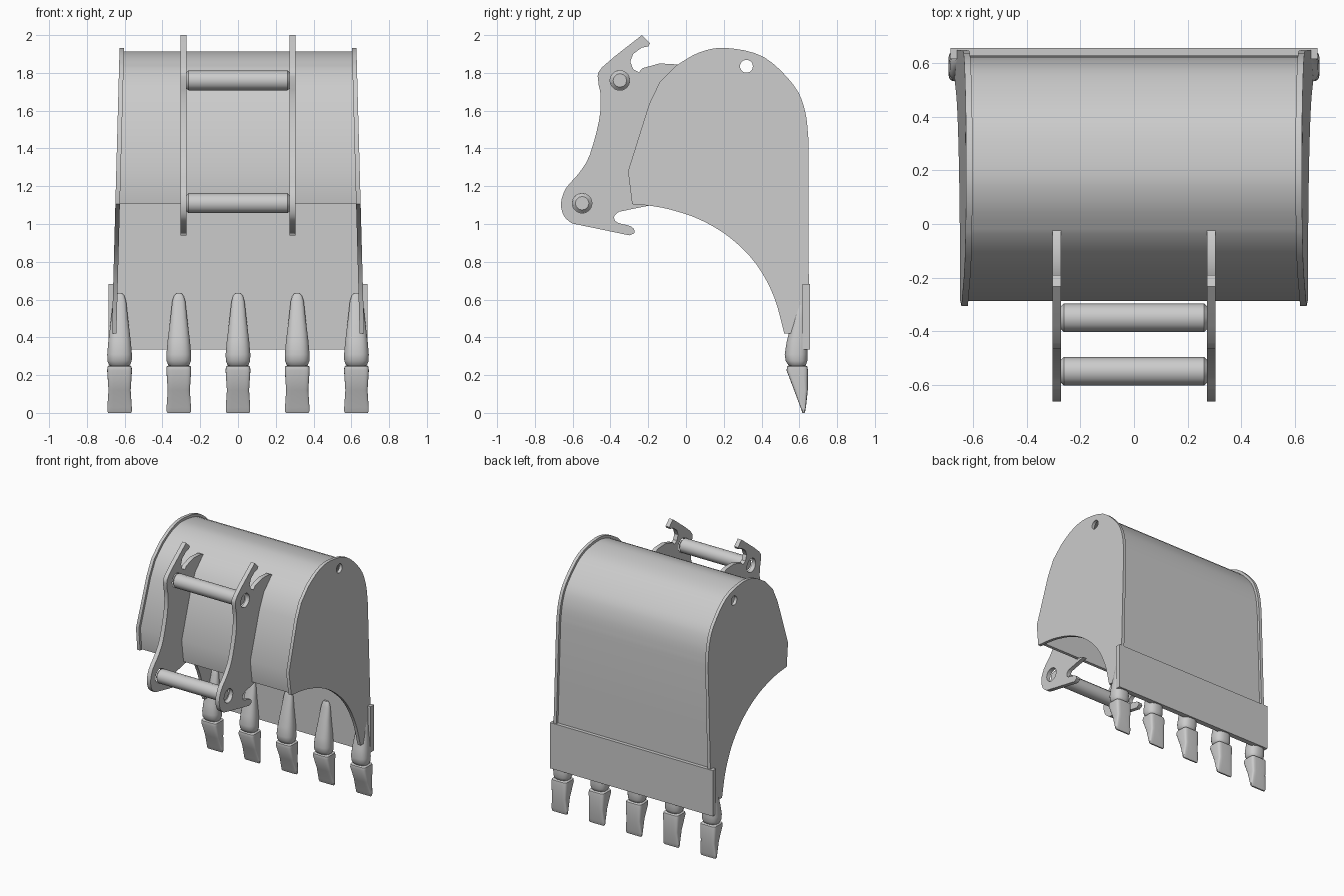
import bpy, bmesh, math

if "Cube" in bpy.data.objects:
    bpy.data.objects.remove(bpy.data.objects["Cube"])


def finish(name, bm, angle=35):
    bmesh.ops.remove_doubles(bm, verts=bm.verts, dist=0.0002)
    bmesh.ops.recalc_face_normals(bm, faces=bm.faces)
    me = bpy.data.meshes.new(name)
    bm.to_mesh(me)
    bm.free()
    me.polygons.foreach_set("use_smooth", [True] * len(me.polygons))
    me.set_sharp_from_angle(angle=math.radians(angle))
    ob = bpy.data.objects.new(name, me)
    bpy.context.collection.objects.link(ob)
    return ob


def spline(pts, n=4):
    """Catmull-Rom through the points."""
    out = []
    for i in range(len(pts) - 1):
        a, b, c, d = pts[max(i - 1, 0)], pts[i], pts[i + 1], pts[min(i + 2, len(pts) - 1)]
        for k in range(n):
            t = k / n
            out.append(tuple(0.5 * (2 * q + (r - p) * t + (2 * p - 5 * q + 4 * r - s) * t * t
                                    + (3 * q - p - 3 * r + s) * t ** 3)
                             for p, q, r, s in zip(a, b, c, d)))
    return out + [pts[-1]]


def inset(pts, d):
    out = []
    for i, (y, z) in enumerate(pts):
        a, b = pts[max(i - 1, 0)], pts[min(i + 1, len(pts) - 1)]
        ty, tz = b[0] - a[0], b[1] - a[1]
        l = math.hypot(ty, tz)
        out.append((y + d * tz / l, z - d * ty / l))
    return out


def circle(y, z, r, n=24):
    return [(y + r * math.cos(2 * math.pi * i / n), z + r * math.sin(2 * math.pi * i / n)) for i in range(n)]


def slab(name, loops, xmap):
    """Filled y-z outline with holes, extruded in x; xmap(side, z) gives x for side -1 or 1."""
    cu = bpy.data.curves.new(name, 'CURVE')
    cu.dimensions, cu.fill_mode, cu.extrude = '2D', 'BOTH', 1.0
    for loop in loops:
        s = cu.splines.new('POLY')
        s.points.add(len(loop) - 1)
        for p, (y, z) in zip(s.points, loop):
            p.co = (y, z, 0, 1)
        s.use_cyclic_u = True
    tmp = bpy.data.objects.new(name, cu)
    bpy.context.collection.objects.link(tmp)
    bpy.context.view_layer.update()
    me = bpy.data.meshes.new_from_object(tmp)
    bm = bmesh.new()
    bm.from_mesh(me)
    bpy.data.objects.remove(tmp)
    bpy.data.curves.remove(cu)
    bpy.data.meshes.remove(me)
    for v in bm.verts:
        y, z, s = v.co
        v.co = (xmap(1 if s > 0 else -1, z), y, z)
    return finish(name, bm)


def loft(name, rings):
    bm = bmesh.new()
    rows = [[bm.verts.new(c) for c in ring] for ring in rings]
    n = len(rows[0])
    for a, b in zip(rows, rows[1:]):
        for i in range(n):
            bm.faces.new((a[i], a[(i + 1) % n], b[(i + 1) % n], b[i]))
    bm.faces.new(rows[0])
    bm.faces.new(rows[-1])
    return finish(name, bm)


def tooth_rings(x, sections, power, n=20):
    """Superellipse sections: (z, half width, front y, back y)."""
    def sp(v):
        return math.copysign(abs(v) ** (2 / power), v)
    rings = []
    for z, w, y0, y1 in sections:
        angs = [2 * math.pi * (i + 0.5) / n for i in range(n)]
        rings.append([(x + w * sp(math.cos(a)), (y0 + y1) / 2 + (y1 - y0) / 2 * sp(math.sin(a)), z) for a in angs])
    return rings


# Side plates lean outwards towards the cutting edge
def outer_x(z):
    return 0.627 + 0.027 * (1.93 - z)


back = [(-0.285, 1.105), (-0.307, 1.28), (-0.195, 1.635), (-0.14, 1.75)] + spline(
    [(-0.05, 1.84), (0.07, 1.908), (0.21, 1.932), (0.41, 1.885), (0.57, 1.735), (0.63, 1.6), (0.648, 1.45)])
mouth = spline([(0.52, 0.42), (0.466, 0.614), (0.37, 0.79), (0.23, 0.93), (0.07, 1.025), (-0.09, 1.078), (-0.2, 1.098)])
plate = back + [(0.65, 0.68), (0.64, 0.42)] + mouth
for side, label in ((-1, "left"), (1, "right")):
    slab(label + "_side_plate", [plate, circle(0.32, 1.835, 0.034)],
         lambda s, z: side * (outer_x(z) - 0.012) + s * 0.012)

# Curved shell between the plates
path = back + [(0.65, 1.0), (0.65, 0.67)]
slab("bucket_shell", [inset(path, 0.02) + inset(path, 0.04)[::-1]], lambda s, z: s * (outer_x(z) - 0.015))

# Cutting edge
slab("cutting_edge", [[(0.617, 0.335), (0.617, 0.683), (0.657, 0.683), (0.657, 0.335)]], lambda s, z: s * 0.686)

# Mounting ears with hooked ends
ear = (spline([(-0.233, 2.0), (-0.444, 1.83), (-0.465, 1.76), (-0.452, 1.68), (-0.46, 1.55), (-0.51, 1.365),
               (-0.566, 1.27), (-0.635, 1.19), (-0.662, 1.11), (-0.645, 1.04), (-0.603, 1.003)], 3)
       + spline([(-0.3, 0.94), (-0.272, 0.955), (-0.29, 0.987), (-0.365, 1.008), (-0.38, 1.04), (-0.355, 1.065)], 3)
       + [(-0.196, 1.097), (-0.262, 1.115), (-0.283, 1.28), (-0.17, 1.62), (-0.12, 1.73), (-0.02, 1.83),
          (-0.05, 1.845), (-0.14, 1.85), (-0.23, 1.825), (-0.25, 1.803), (-0.28, 1.82), (-0.295, 1.86), (-0.28, 1.9),
          (-0.235, 1.933), (-0.2, 1.94), (-0.19, 1.957)])
pins = {"upper": (-0.35, 1.76), "lower": (-0.55, 1.11)}
for side, label in ((-1, "left"), (1, "right")):
    slab(label + "_ear", [ear] + [circle(y, z, 0.052) for y, z in pins.values()],
         lambda s, z: side * 0.289 + s * 0.016)

# Cross pins
for label, (y, z) in pins.items():
    loft(label + "_pin", [[(x, py, pz) for py, pz in circle(y, z, r, 12)]
                          for x, r in ((-0.28, 0.036), (-0.262, 0.053), (0.262, 0.053), (0.28, 0.036))])

# Teeth: rounded adapters with wedge tips
adapter = [(0.632, 0.015, 0.602, 0.62), (0.62, 0.026, 0.596, 0.63), (0.59, 0.035, 0.588, 0.632),
           (0.5, 0.045, 0.565, 0.635), (0.38, 0.06, 0.533, 0.645), (0.31, 0.066, 0.522, 0.645),
           (0.275, 0.065, 0.527, 0.643), (0.255, 0.057, 0.54, 0.636), (0.245, 0.045, 0.55, 0.625)]
tip = [(0.252, 0.055, 0.545, 0.632), (0.245, 0.064, 0.535, 0.643), (0.225, 0.066, 0.532, 0.646),
       (0.12, 0.059, 0.572, 0.645), (0.03, 0.065, 0.606, 0.635), (0.008, 0.065, 0.613, 0.631), (0.0, 0.06, 0.617, 0.628)]
for i in range(5):
    x = (i - 2) * 0.3135
    loft(f"tooth_adapter_{i + 1}", tooth_rings(x, adapter, 2.5))
    loft(f"tooth_tip_{i + 1}", tooth_rings(x, tip, 6))
